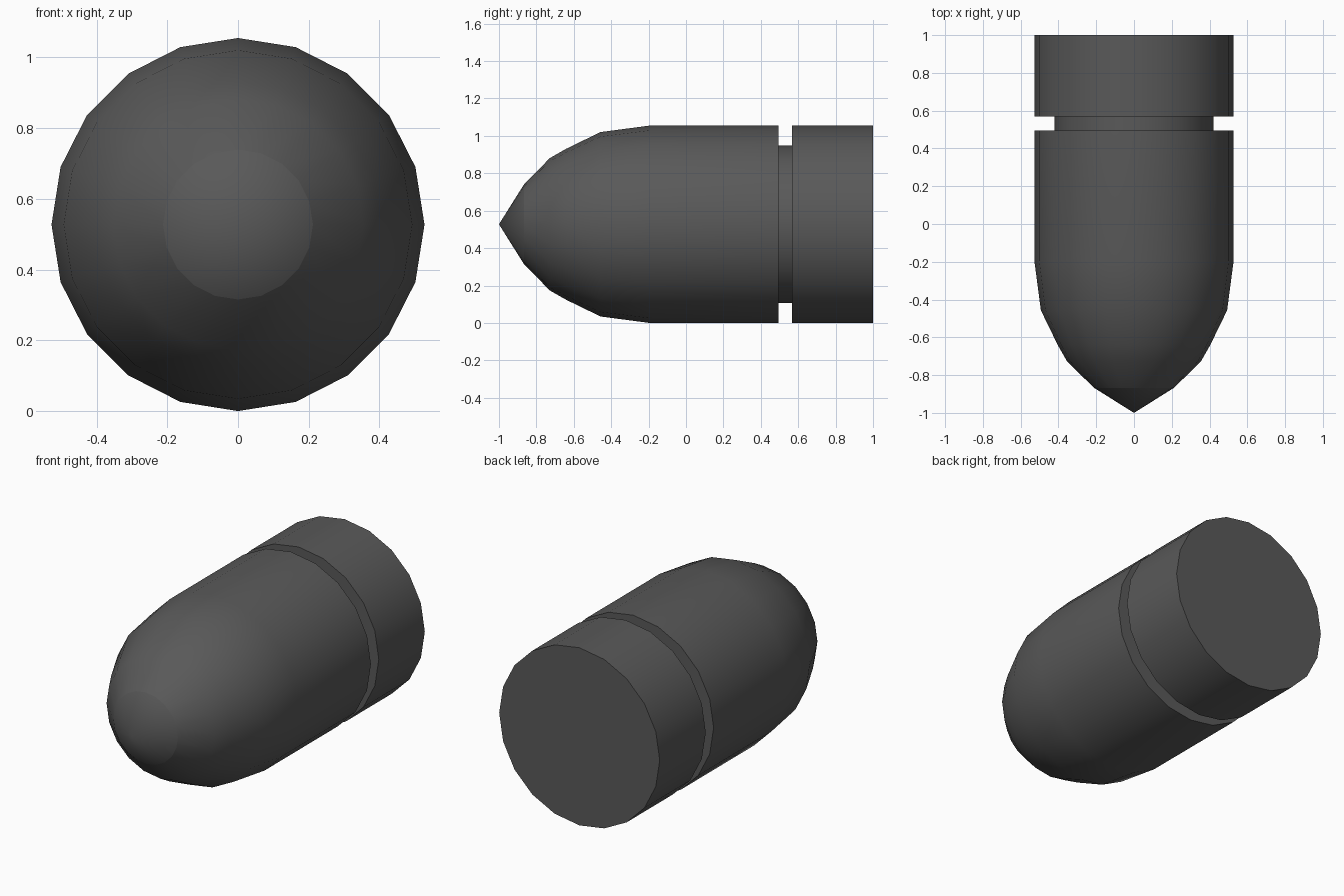
import bpy, bmesh, math

if "Cube" in bpy.data.objects:
    bpy.data.objects.remove(bpy.data.objects["Cube"])

SIDES = 20
CENTRE_Z = 0.5275

# Outline of the slug from nose to base: (radius, y)
PROFILE = [
    (0.212, -0.867), (0.354, -0.728), (0.404, -0.64), (0.493, -0.457),
    (0.5275, -0.195), (0.5275, 0.494), (0.42, 0.494), (0.42, 0.568),
    (0.5275, 0.568), (0.5275, 1.0),
]


def ring(bm, radius, y):
    return [bm.verts.new((radius * math.sin(math.tau * i / SIDES), y,
                          CENTRE_Z + radius * math.cos(math.tau * i / SIDES)))
            for i in range(SIDES)]


bm = bmesh.new()
rings = [ring(bm, r, y) for r, y in PROFILE]

# Body, groove and rear band
for a, b in zip(rings, rings[1:]):
    for i in range(SIDES):
        j = (i + 1) % SIDES
        bm.faces.new((a[i], a[j], b[j], b[i]))

# Pointed nose tip and flat base
tip = bm.verts.new((0, -1, CENTRE_Z))
for i in range(SIDES):
    bm.faces.new((tip, rings[0][(i + 1) % SIDES], rings[0][i]))
bm.faces.new(rings[-1])
bmesh.ops.recalc_face_normals(bm, faces=bm.faces)

# Smooth sides, sharp rims, and a shading break around the tip
tip_ring = set(rings[0])
for f in bm.faces:
    f.smooth = True
for e in bm.edges:
    around_tip = all(v in tip_ring for v in e.verts)
    e.smooth = e.calc_face_angle() < math.radians(30) and not around_tip

mesh = bpy.data.meshes.new("grooved_slug")
bm.to_mesh(mesh)
bm.free()
slug = bpy.data.objects.new("grooved_slug", mesh)
bpy.context.collection.objects.link(slug)

# Dark grey finish
dark = bpy.data.materials.new("dark_grey")
dark.diffuse_color = (0.1, 0.1, 0.1, 1)
dark.use_nodes = True
dark.node_tree.nodes["Principled BSDF"].inputs["Base Color"].default_value = dark.diffuse_color
mesh.materials.append(dark)
